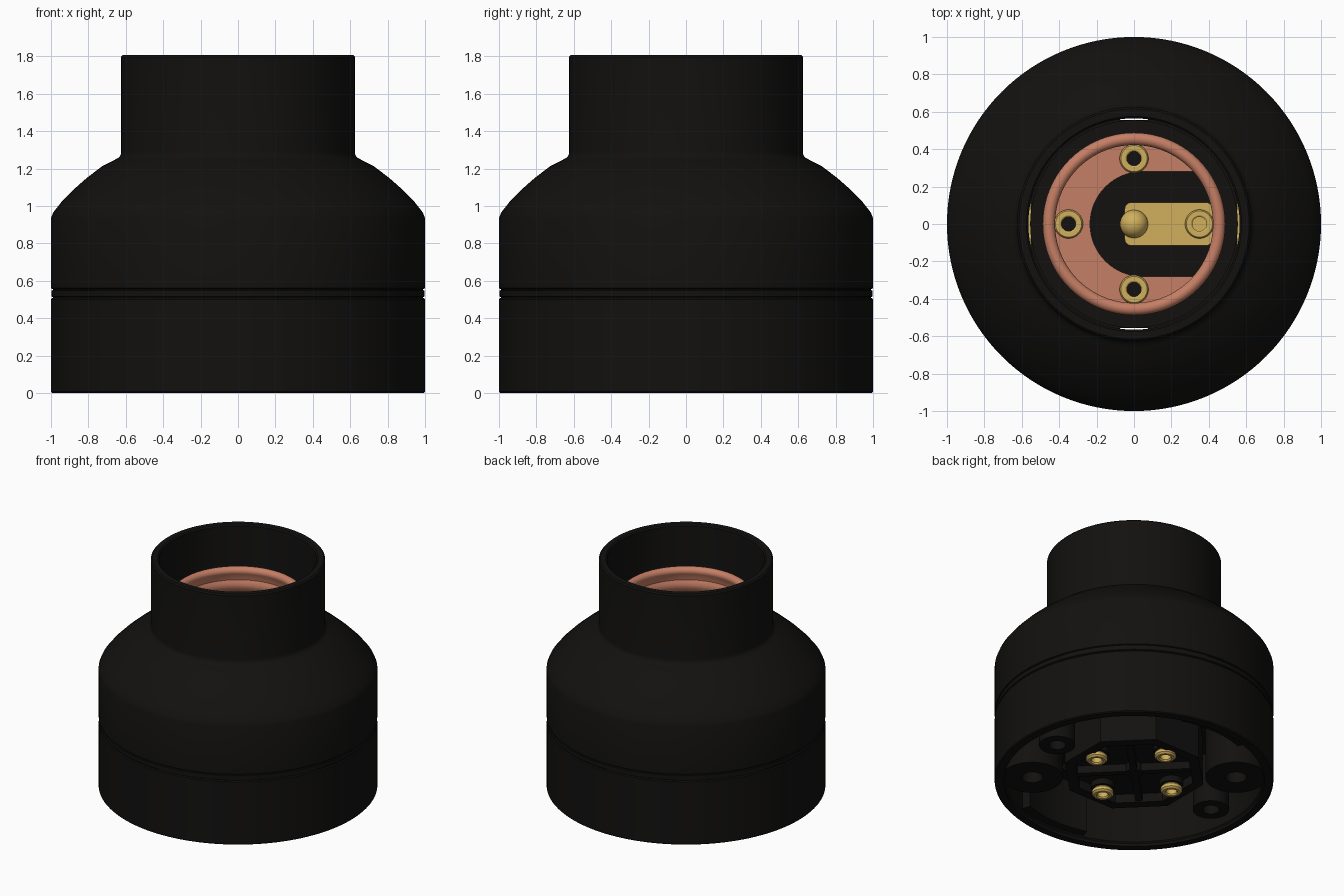
import bpy, bmesh
from math import sin, cos, pi, radians, degrees, asin

if "Cube" in bpy.data.objects:
    bpy.data.objects.remove(bpy.data.objects["Cube"])


def material(name, rgb):
    m = bpy.data.materials.new(name)
    m.diffuse_color = (*rgb, 1)
    m.use_nodes = True
    m.node_tree.nodes["Principled BSDF"].inputs["Base Color"].default_value = m.diffuse_color
    return m


BLACK = material("black_bakelite", (0.006, 0.0055, 0.005))
COPPER = material("copper", (0.56, 0.21, 0.13))
BRASS = material("brass", (0.63, 0.43, 0.11))


def finish(name, bm, mat, loc=(0, 0, 0)):
    bmesh.ops.remove_doubles(bm, verts=bm.verts, dist=1e-5)
    bmesh.ops.recalc_face_normals(bm, faces=bm.faces)
    me = bpy.data.meshes.new(name)
    bm.to_mesh(me)
    bm.free()
    ob = bpy.data.objects.new(name, me)
    ob.location = loc
    bpy.context.collection.objects.link(ob)
    if mat:
        me.materials.append(mat)
    return ob


def lathe(name, prof, mat, loc=(0, 0, 0), n=128, start=0.0, sweep=2 * pi):
    """Revolve a closed (radius, z) profile; a partial sweep gets end caps."""
    full = sweep > 6.28
    bm = bmesh.new()
    angs = [start + sweep * i / n for i in range(n if full else n + 1)]
    rings = [[bm.verts.new((r * cos(a), r * sin(a), z)) for r, z in prof] for a in angs]
    k = len(prof)
    for i in range(n):
        p, q = rings[i], rings[(i + 1) % len(rings)]
        for j in range(k):
            m = (j + 1) % k
            if prof[j][0] == 0 and prof[m][0] == 0:
                continue
            bm.faces.new((p[j], q[j], q[m], p[m]))
    if not full:
        bm.faces.new(rings[0])
        bm.faces.new(rings[-1])
    bmesh.ops.dissolve_degenerate(bm, dist=1e-6, edges=bm.edges)
    return finish(name, bm, mat, loc)


def prism(name, outline, z0, z1, mat):
    bm = bmesh.new()
    f = bm.faces.new([bm.verts.new((x, y, z0)) for x, y in outline])
    g = bmesh.ops.extrude_face_region(bm, geom=[f])
    for v in g["geom"]:
        if isinstance(v, bmesh.types.BMVert):
            v.co.z = z1
    return finish(name, bm, mat)


def box(name, x0, x1, y0, y1, z0, z1, mat):
    return prism(name, [(x0, y0), (x1, y0), (x1, y1), (x0, y1)], z0, z1, mat)


def arc(cx, cy, r, a0, a1, n):
    return [(cx + r * cos(radians(a0 + (a1 - a0) * i / n)),
             cy + r * sin(radians(a0 + (a1 - a0) * i / n))) for i in range(n + 1)]


# Upper cover: hollow dome with a cylindrical neck
lathe("cover", [(.99, .50), (.99, .512), (.998, .516), (.998, .548), (.99, .55), (.99, .556),
                (1, .56), (1, .935), (.988, .965), (.945, 1.02), (.882, 1.085), (.806, 1.152),
                (.725, 1.213), (.655, 1.249), (.636, 1.26), (.627, 1.273), (.625, 1.29), (.625, 1.797),
                (.615, 1.807), (.575, 1.807), (.565, 1.797), (.565, 1.24), (.65, 1.19),
                (.75, 1.12), (.86, 1.02), (.93, .92), (.93, .50)], BLACK)

# Lower base ring with the deck across its top
lathe("base_ring", [(.993, 0), (1, .007), (1, .50), (.993, .507), (.925, .507), (.925, .03),
                    (.935, .02), (.935, 0)], BLACK)
deck = lathe("base_deck", [(0, .42), (.94, .42), (.94, .50), (0, .50)], BLACK)
for s in (-1, 1):
    cut = box("slot_cutter", -.075, .075, *sorted((s * .555, s * .75)), .3, .7, None)
    cut.hide_render = True
    cut.hide_viewport = True
    cut.display_type = 'WIRE'
    mod = deck.modifiers.new("slot", 'BOOLEAN')
    mod.operation = 'DIFFERENCE'
    mod.solver = 'EXACT'
    mod.object = cut
lathe("socket_seat", [(0, .49), (.555, .49), (.555, .56), (0, .56)], BLACK)

# Underside: octagonal block with recess and cross ribs
octo = lathe("octagon_block", [(0, .13), (.44, .13), (.44, .06), (.52, .06), (.52, .43), (0, .43)],
             BLACK, n=8)
octo.rotation_euler.z = radians(22.5)
for i, a in enumerate((45, 135)):
    rib = box("cross_rib_%d" % i, -.42, .42, -.025, .025, .07, .14, BLACK)
    rib.rotation_euler.z = radians(a)
lathe("centre_boss", [(.025, .065), (.06, .065), (.06, .14), (.025, .14)], BLACK, n=32)

# Underside: screw bosses, large and small, and thickened wall pads
for i, s in enumerate((1, -1)):
    lathe("mount_boss_%d" % i, [(.075, .03), (.22, .03), (.22, .43), (.075, .43)], BLACK,
          (-.56 * s, .47 * s, 0), n=48)
    lathe("screw_boss_%d" % i, [(.06, .03), (.13, .03), (.13, .43), (.06, .43)], BLACK,
          (.72 * s, 0, 0), n=48)
    lathe("wall_pad_%d" % i, [(.86, .04), (.94, .04), (.94, .43), (.86, .43)], BLACK,
          n=16, start=radians(73 + 180 * i), sweep=radians(37))
    # Side terminals peeking past the socket seat
    x0, x1 = sorted((.55 * s, .80 * s))
    box("side_terminal_%d" % i, x0, x1, -.12, .12, .49, .54, BRASS)

# Copper screw shell with rolled lip and wavy thread
T = .016
wave = [(.437 + .015 * sin(2 * pi * i / 10), .56 + .87 * i / 50) for i in range(51)]
outer = [(r + T, z) for r, z in reversed(wave)]
lip = [(.455 + .033 * cos(radians(a)), 1.495 + .033 * sin(radians(a)))
       for a in range(220, -61, -20)]
lathe("screw_shell", wave + lip + outer, COPPER)

# Copper floor with a U-shaped cut-out open to +x
R, W = .44, .28
e = degrees(asin(W / R))
prism("shell_floor", arc(0, 0, R, e, 360 - e, 72) + arc(.045, 0, W, 270, 90, 32), .555, .58, COPPER)

# Centre contact tongue and its domed button
h, c = .115, .035
prism("contact_tongue", arc(.385, -h + c, c, 270, 360, 6) + arc(.385, h - c, c, 0, 90, 6)
      + arc(-.015, h - c, c, 90, 180, 6) + arc(-.015, -h + c, c, 180, 270, 6), .555, .585, BRASS)
dome = [(.075 * cos(pi / 2 * i / 10), .585 + .075 * sin(pi / 2 * i / 10)) for i in range(10)]
lathe("contact_button", dome + [(0, .66), (0, .57), (.075, .57)], BRASS, n=48)

# Hollow rivets on the shell floor and their ends underneath
for i, (x, y) in enumerate(((.35, 0), (0, .35), (-.35, 0), (0, -.35))):
    lathe("rivet_%d" % i, [(.038, .56), (.038, .605), (.046, .61), (.07, .61), (.077, .60),
                           (.077, .56)], BRASS, (x, y, 0), n=40)
    lathe("rivet_bore_%d" % i, [(0, .55), (.039, .55), (.039, .59), (0, .59)],
          BRASS if i == 0 else BLACK, (x, y, 0), n=40)
    lathe("rivet_pad_%d" % i, [(.038, .085), (.085, .085), (.085, .14), (.038, .14)], BLACK,
          (x, y, 0), n=40)
    lathe("rivet_end_%d" % i, [(.038, .13), (.038, .045), (.046, .035), (.064, .035), (.077, .047),
                               (.077, .07), (.06, .09), (.06, .13)], BRASS, (x, y, 0), n=40)

# Smooth shading with sharp edges kept
bpy.context.view_layer.update()
for ob in bpy.context.scene.objects:
    if not ob.hide_render:
        ob.select_set(True)
        bpy.context.view_layer.objects.active = ob
bpy.ops.object.shade_smooth_by_angle(angle=radians(30))
